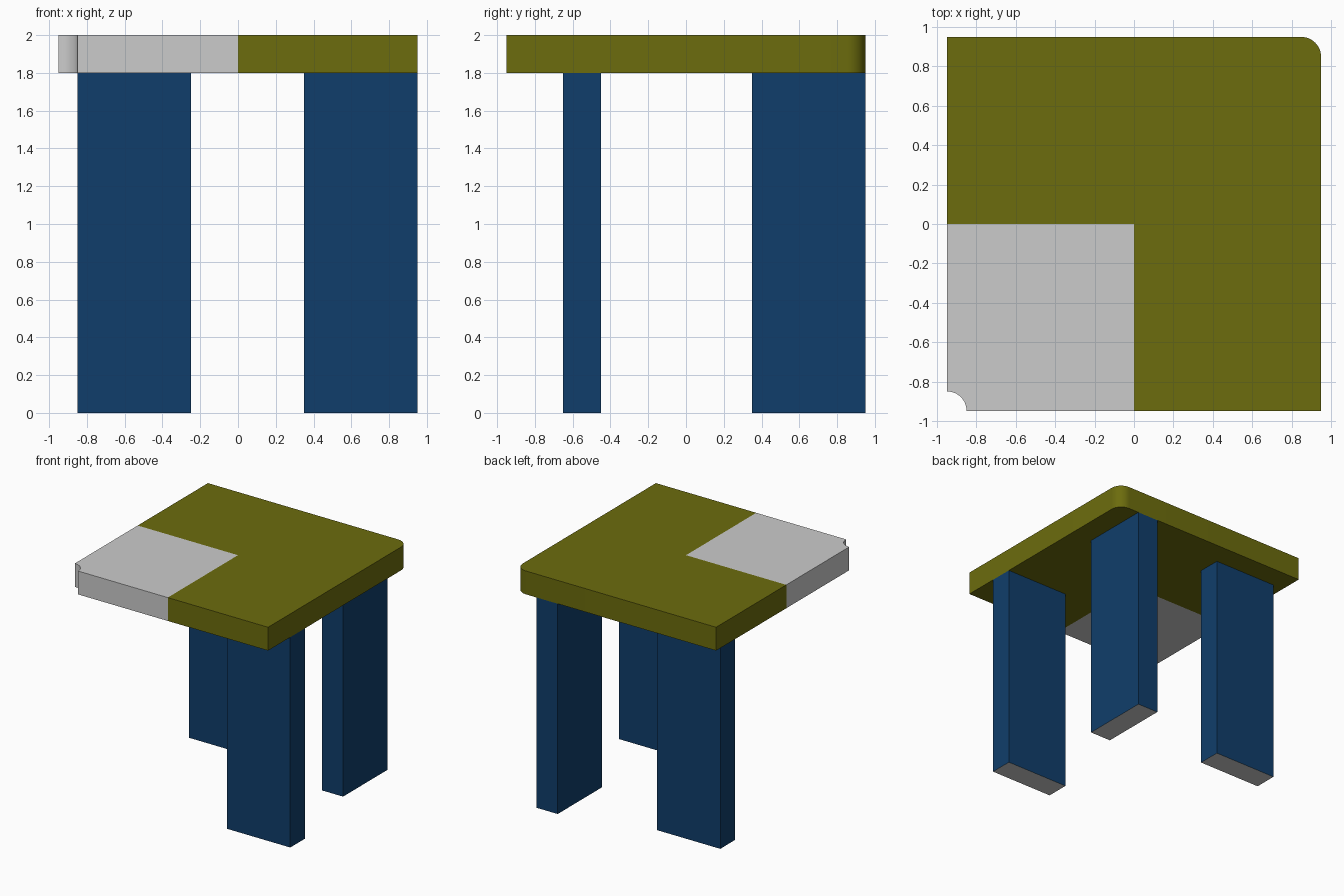
import bpy, bmesh
from math import cos, sin, pi
from mathutils import Vector

cube = bpy.data.objects.get("Cube")
if cube:
    bpy.data.objects.remove(cube, do_unlink=True)


def make_material(name, rgb):
    mat = bpy.data.materials.new(name)
    mat.use_nodes = True
    mat.diffuse_color = (*rgb, 1)
    mat.node_tree.nodes["Principled BSDF"].inputs["Base Color"].default_value = (*rgb, 1)
    return mat


olive = make_material("olive", (0.15, 0.15, 0.004))
blue = make_material("dark blue", (0.005, 0.048, 0.147))
grey = make_material("light grey", (0.60, 0.60, 0.60))


def add_object(name, bm, materials):
    bmesh.ops.recalc_face_normals(bm, faces=bm.faces)
    mesh = bpy.data.meshes.new(name)
    bm.to_mesh(mesh)
    bm.free()
    for mat in materials:
        mesh.materials.append(mat)
    obj = bpy.data.objects.new(name, mesh)
    bpy.context.collection.objects.link(obj)
    return obj


def arc(cx, cy, radius, start, end, steps=12):
    angles = [start + (end - start) * i / steps for i in range(steps + 1)]
    return [(cx + radius * cos(a), cy + radius * sin(a)) for a in angles]


# Tabletop: square slab with one rounded corner and one scooped corner
HALF, R, LOW, HIGH = 0.95, 0.1, 1.8, 2.0
outline = [(HALF, -HALF)]
outline += arc(HALF - R, HALF - R, R, 0, pi / 2)
outline += [(-HALF, HALF)]
outline += arc(-HALF, -HALF, R, pi / 2, 0)

bm = bmesh.new()
base = bm.faces.new([bm.verts.new((x, y, LOW)) for x, y in outline])
top = bmesh.ops.extrude_face_region(bm, geom=[base], use_keep_orig=True)
bmesh.ops.translate(bm, vec=(0, 0, HIGH - LOW),
                    verts=[g for g in top["geom"] if isinstance(g, bmesh.types.BMVert)])

# Split into quadrants; the scooped quadrant is grey
for normal in ((1, 0, 0), (0, 1, 0)):
    bmesh.ops.bisect_plane(bm, geom=bm.verts[:] + bm.edges[:] + bm.faces[:],
                           plane_co=(0, 0, 0), plane_no=normal)
for face in bm.faces:
    mid = face.calc_center_bounds()
    face.material_index = int(mid.x < 0 and mid.y < 0)
tabletop = add_object("tabletop", bm, [olive, grey])

bpy.ops.object.select_all(action="DESELECT")
tabletop.select_set(True)
bpy.context.view_layer.objects.active = tabletop
bpy.ops.object.shade_smooth_by_angle(angle=pi / 6)


# Legs: plank-shaped blocks with grey ends
def add_leg(name, x, y, width, depth):
    bm = bmesh.new()
    bmesh.ops.create_cube(bm, size=1)
    bmesh.ops.scale(bm, vec=(width, depth, LOW), verts=bm.verts)
    bmesh.ops.translate(bm, vec=Vector((x, y, LOW / 2)), verts=bm.verts)
    for face in bm.faces:
        face.material_index = int(abs(face.normal.z) > 0.5)
    add_object(name, bm, [blue, grey])


add_leg("front_leg", 0.65, -0.55, 0.6, 0.2)
add_leg("back_right_leg", -0.55, 0.65, 0.6, 0.2)
add_leg("back_left_leg", 0.65, 0.65, 0.2, 0.6)
